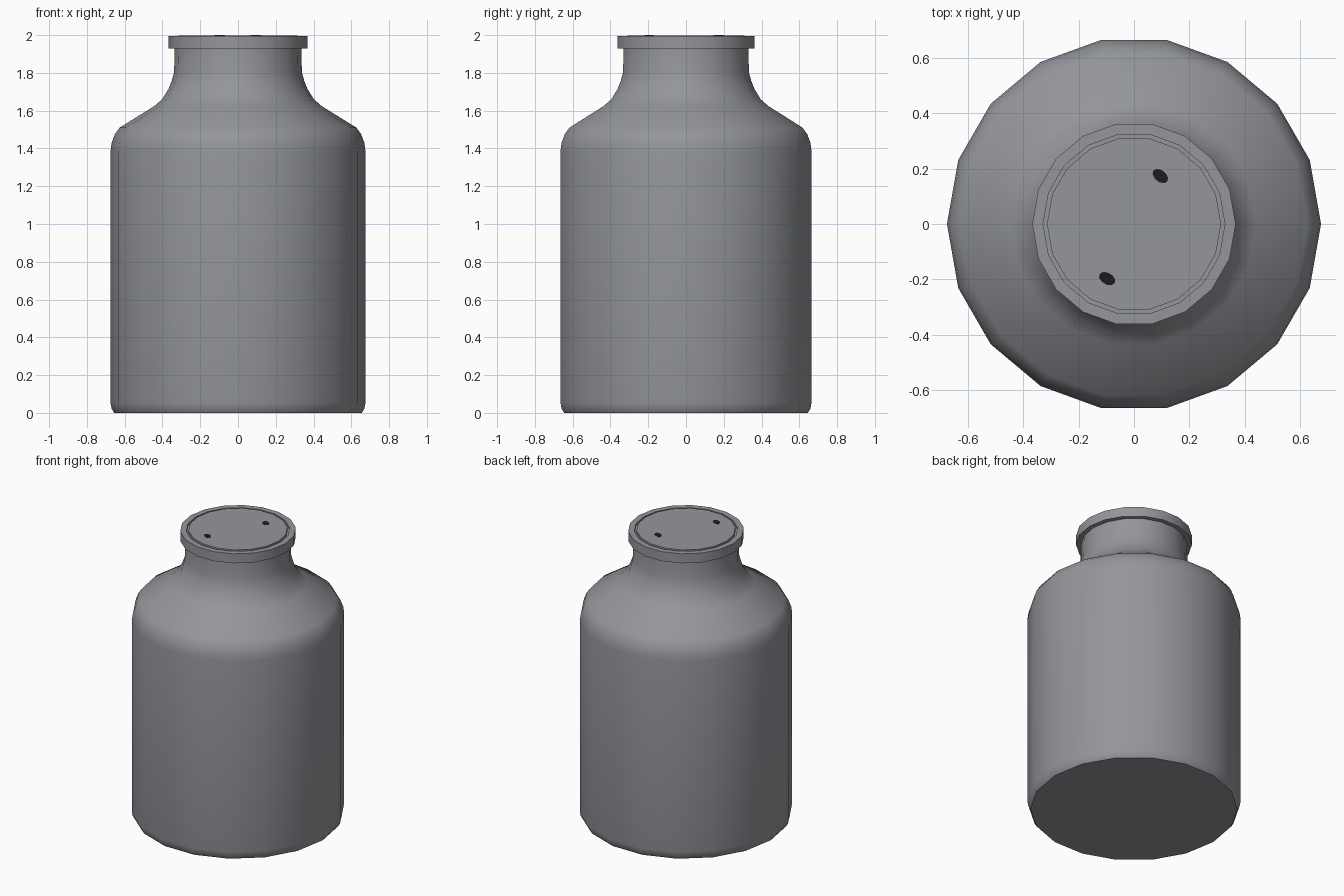
import bpy, bmesh, math

if "Cube" in bpy.data.objects:
    bpy.data.objects.remove(bpy.data.objects["Cube"])

SIDES = 18


def material(name, rgb):
    m = bpy.data.materials.new(name)
    m.diffuse_color = (*rgb, 1)
    m.use_nodes = True
    m.node_tree.nodes["Principled BSDF"].inputs["Base Color"].default_value = m.diffuse_color
    return m


metal = material("blue_grey_metal", (0.30, 0.305, 0.33))
dark = material("dark_hole", (0.012, 0.012, 0.014))


def lathe(name, profile, mat, cap_start=False, cap_end=False, sides=SIDES):
    """Spin (radius, height) points about z; cap either end with a flat face."""
    bm = bmesh.new()
    rings = []
    for r, z in profile:
        rings.append([bm.verts.new((r * math.cos(2 * math.pi * i / sides),
                                    r * math.sin(2 * math.pi * i / sides), z))
                      for i in range(sides)])
    for a, b in zip(rings, rings[1:]):
        for i in range(sides):
            j = (i + 1) % sides
            bm.faces.new((a[i], a[j], b[j], b[i]))
    if cap_start:
        bm.faces.new(list(reversed(rings[0])))
    if cap_end:
        bm.faces.new(rings[-1])
    me = bpy.data.meshes.new(name)
    bm.to_mesh(me)
    bm.free()
    me.materials.append(mat)
    ob = bpy.data.objects.new(name, me)
    bpy.context.collection.objects.link(ob)
    bpy.ops.object.select_all(action='DESELECT')
    ob.select_set(True)
    bpy.context.view_layer.objects.active = ob
    bpy.ops.object.shade_smooth_by_angle(angle=math.radians(35))
    return ob


# Can body: rounded foot, straight wall, shoulder, flared neck, rim, shallow seat for the lid
lathe("can_body", [
    (0.655, 0), (0.669, 0.022), (0.675, 0.055),
    (0.675, 1.385), (0.669, 1.43), (0.652, 1.475), (0.627, 1.51),
    (0.442, 1.625), (0.402, 1.66), (0.368, 1.715), (0.350, 1.76), (0.338, 1.805),
    (0.336, 1.93), (0.367, 1.93), (0.367, 1.996), (0.328, 1.996), (0.328, 1.98),
], metal, cap_start=True, cap_end=True)

# Flat lid set inside the rim
lathe("lid", [(0.314, 1.975), (0.314, 1.999)], metal, cap_start=True, cap_end=True)

# Two small dark holes in the lid, drawn as thin plates
for k, (x, y, turn) in enumerate([(0.095, 0.173, -38), (-0.097, -0.197, -30)]):
    hole = lathe(f"lid_hole_{k + 1}", [(1, 0), (1, 0.002)], dark,
                 cap_start=True, cap_end=True, sides=10)
    hole.location = (x, y, 1.998)
    hole.scale = (0.032, 0.021, 1)
    hole.rotation_euler.z = math.radians(turn)
